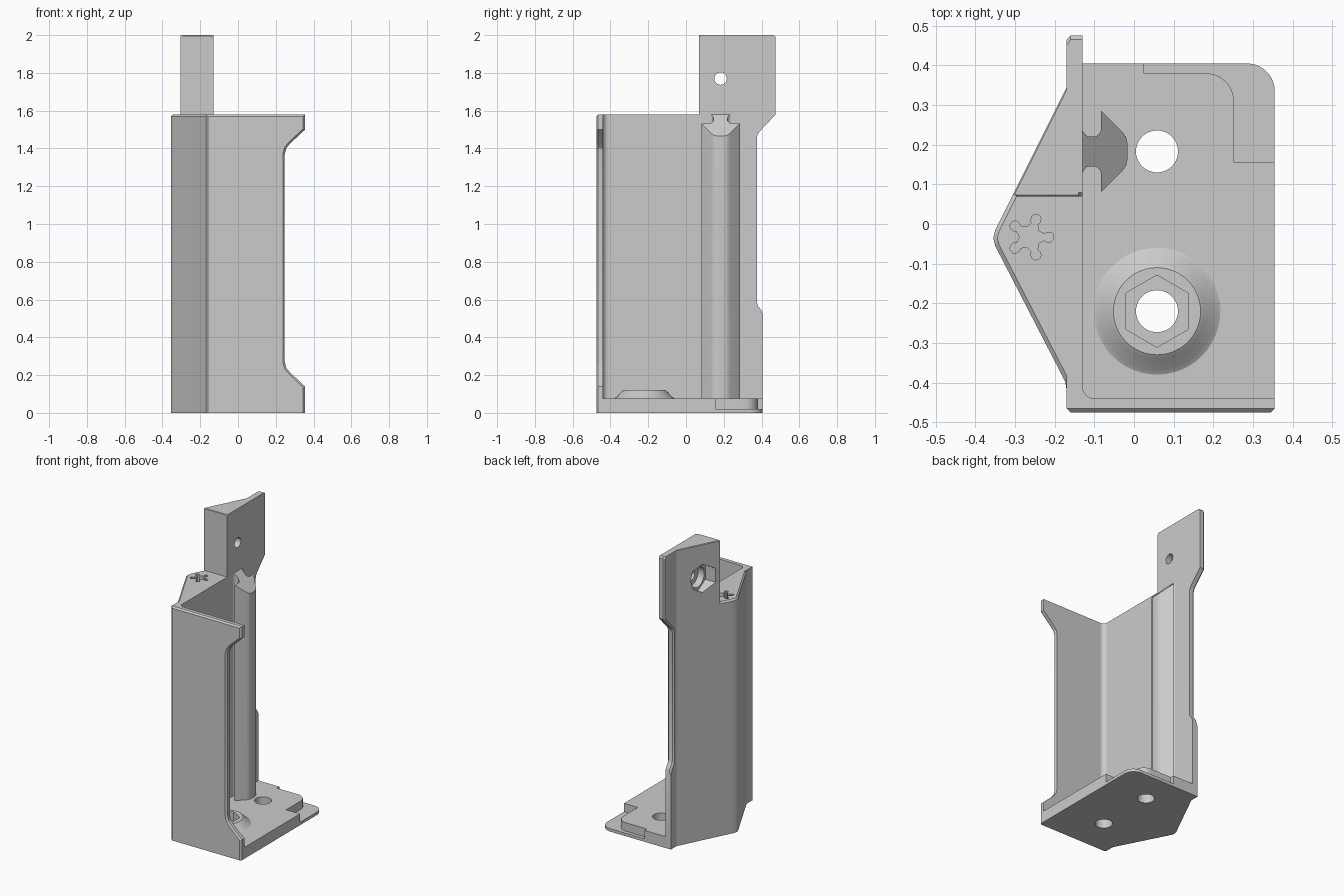
import bpy, bmesh, math
from mathutils import Vector

cube = bpy.data.objects.get("Cube")
if cube:
    bpy.data.objects.remove(cube, do_unlink=True)

grey = bpy.data.materials.new("plain grey")
grey.use_nodes = True
COLOUR = (0.6, 0.6, 0.6, 1)
grey.diffuse_color = COLOUR
for node in grey.node_tree.nodes:
    if node.type == 'BSDF_PRINCIPLED':
        node.inputs["Base Color"].default_value = COLOUR

PLACE = {
    'x': lambda a, b, h: Vector((h, a, b)),
    'y': lambda a, b, h: Vector((a, h, b)),
    'z': lambda a, b, h: Vector((a, b, h)),
}


def arc(cx, cy, r, start, end, steps=10):
    """Points on a circular arc, angles in degrees."""
    angles = [math.radians(start + (end - start) * i / steps) for i in range(steps + 1)]
    return [(cx + r * math.cos(t), cy + r * math.sin(t)) for t in angles]


def ring(cx, cy, r, sides=40, turn=0):
    return arc(cx, cy, r, turn, turn + 360, sides)[:-1]


def prism(name, points, low, high, axis='z', chamfer=None, shape=None):
    """Extrude a closed profile; chamfer and shape are rules on edges and vertices."""
    bm = bmesh.new()
    loops = [[bm.verts.new(PLACE[axis](a, b, h)) for a, b in points] for h in (low, high)]
    for loop in loops:
        bm.faces.new(loop)
    n = len(points)
    for i in range(n):
        j = (i + 1) % n
        bm.faces.new((loops[0][i], loops[0][j], loops[1][j], loops[1][i]))
    if shape:
        for v in loops[1]:
            shape(v)
    bmesh.ops.recalc_face_normals(bm, faces=bm.faces)
    bm.normal_update()
    if chamfer:
        edges = [e for e in bm.edges if chamfer(e)]
        bmesh.ops.bevel(bm, geom=edges, offset=0.01, segments=1,
                        affect='EDGES', clamp_overlap=True)
    return finish(name, bm)


def finish(name, bm):
    mesh = bpy.data.meshes.new(name)
    bm.to_mesh(mesh)
    bm.free()
    mesh.materials.append(grey)
    obj = bpy.data.objects.new(name, mesh)
    bpy.context.collection.objects.link(obj)
    return obj


def activate(obj):
    bpy.ops.object.select_all(action='DESELECT')
    obj.select_set(True)
    bpy.context.view_layer.objects.active = obj


def cut(targets, cutter):
    cutter.hide_render = True
    for obj in targets:
        mod = obj.modifiers.new("cut", 'BOOLEAN')
        mod.operation = 'DIFFERENCE'
        mod.solver = 'EXACT'
        mod.object = cutter
        activate(obj)
        bpy.ops.object.modifier_apply(modifier=mod.name)
    bpy.data.objects.remove(cutter, do_unlink=True)


def top_outer(top):
    """Rule: top edges that border an outward face at the left or front."""
    return lambda e: (all(abs(v.co.z - top) < 0.001 for v in e.verts)
                      and any(f.normal.x < -0.5 or f.normal.y < -0.9 for f in e.link_faces))


TOP = 1.58
parts = []

# Triangular column behind the side wall, with a rounded ridge
column = prism("column",
               [(-0.14, -0.45), (-0.17, -0.45), (-0.17, -0.42), (-0.173, -0.40), (-0.18, -0.385),
                (-0.34, -0.075), (-0.35, -0.055), (-0.355, -0.035), (-0.35, -0.015),
                (-0.34, 0.005), (-0.17, 0.345), (-0.14, 0.345)],
               0, TOP, chamfer=top_outer(TOP))

# Side wall, rising into the upper tab
side_wall = prism("side_wall",
                  [(-0.45, 0), (0.405, 0), (0.405, 0.525), (0.398, 0.545), (0.382, 0.565),
                   (0.375, 0.585), (0.375, 1.455), (0.38, 1.475), (0.39, 1.49), (0.475, 1.58),
                   (0.475, 1.99), (0.465, 2), (0.08, 2), (0.07, 1.99), (0.07, TOP), (-0.45, TOP)],
                  -0.17, -0.13, 'x',
                  chamfer=lambda e: all(v.co.x < -0.16 and v.co.y > 0.37 and v.co.z > 0.1
                                        for v in e.verts))

# Thick wedge of the tab
tab_wedge = prism("tab_wedge",
                  [(-0.14, 0.07), (-0.295, 0.07), (-0.305, 0.075), (-0.17, 0.345), (-0.14, 0.345)],
                  1.55, 2, chamfer=top_outer(2))

# Front wall with a long recess in its free edge
half_edge = [(0.355, 0.14), (0.275, 0.215), (0.255, 0.24), (0.247, 0.275)]
free_edge = half_edge + [(x, TOP + 0.06 - z) for x, z in reversed(half_edge)]
free_edge[-1] = (0.355, 1.50)
front_wall = prism("front_wall",
                   [(-0.17, 0), (0.355, 0)] + free_edge + [(0.355, TOP), (-0.17, TOP)],
                   -0.475, -0.44, 'y',
                   chamfer=lambda e: all(v.co.y < -0.47 for v in e.verts)
                   and max(v.co.z for v in e.verts) > 0.01)

# Rounded inner corner between the two walls
inner_corner = prism("inner_corner",
                     [(-0.14, -0.45), (-0.10, -0.45)] + arc(-0.10, -0.41, 0.03, 270, 180, 6)
                     + [(-0.14, -0.41)], 0, TOP)

# Base: thin lip with a rounded corner, and a thicker stepped plate
base_lip = prism("base_lip",
                 [(-0.14, -0.45), (0.355, -0.45)] + arc(0.285, 0.335, 0.07, 0, 90)
                 + [(-0.14, 0.405)], 0, 0.02)
base_plate = prism("base_plate",
                   [(-0.14, -0.45), (0.355, -0.45), (0.355, 0.155), (0.252, 0.155)]
                   + arc(0.182, 0.31, 0.07, 0, 90)
                   + [(0.025, 0.38), (0.025, 0.405), (-0.14, 0.405)], 0, 0.077)

# Raised boss on the base
HOLE_X, BOSS_Y, BACK_Y = 0.058, -0.22, 0.183
bm = bmesh.new()
levels = [(0.16, 0.04), (0.16, 0.077), (0.148, 0.084), (0.12, 0.113), (0.11, 0.12)]
loops = [[bm.verts.new((x, y, z)) for x, y in ring(HOLE_X, BOSS_Y, r, 48)] for r, z in levels]
for lower, upper in zip(loops, loops[1:]):
    for i in range(48):
        j = (i + 1) % 48
        bm.faces.new((lower[i], lower[j], upper[j], upper[i]))
bm.faces.new(loops[0])
bm.faces.new(loops[-1])
bmesh.ops.recalc_face_normals(bm, faces=bm.faces)
boss = finish("boss", bm)

# Mushroom-section rail with a sloping top
half_rail = [(-0.13, 0.053), (-0.122, 0.041), (-0.115, 0.038), (-0.096, 0.038),
             (-0.087, 0.045), (-0.083, 0.055), (-0.083, 0.102), (-0.03, 0.05),
             (-0.02, 0.036), (-0.016, 0.018)]
RAIL_Y = 0.183


def slope_top(v):
    v.co.z = 1.45 - v.co.x


rail = prism("rail", [(x, RAIL_Y + d) for x, d in half_rail]
             + [(x, RAIL_Y - d) for x, d in reversed(half_rail)],
             0.05, TOP, shape=slope_top)

# Bolt holes and hexagonal nut pocket in the base
base_parts = [base_lip, base_plate, boss]
cut([base_lip, base_plate], prism("hole_cutter", ring(HOLE_X, BACK_Y, 0.053), -0.1, 0.3))
cut(base_parts, prism("hole_cutter", ring(HOLE_X, BOSS_Y, 0.053), -0.1, 0.3))
cut([base_plate, boss], prism("hex_cutter", ring(HOLE_X, BOSS_Y, 0.091, 6, 30), 0.06, 0.3))

# Hole through the tab, with a hexagonal pocket on the slanted side
TAB_HOLE = (0.183, 1.77)
cut([tab_wedge], prism("hex_cutter", ring(*TAB_HOLE, 0.095, 6, 30), -0.5, -0.215, 'x'))
cut([tab_wedge], prism("bore_cutter", ring(*TAB_HOLE, 0.07), -0.5, -0.17, 'x'))
cut([tab_wedge, side_wall], prism("hole_cutter", ring(*TAB_HOLE, 0.033, 32), -0.5, 0.1, 'x'))

# Five-armed pocket in the column top
half_arm = [(0.022, 0.015), (0.036, 0.008), (0.042, 0.012), (0.052, 0.012), (0.059, 0.006)]
arm = [(a, -d) for a, d in half_arm] + [(a, d) for a, d in reversed(half_arm)]
star = []
for k in range(5):
    t = math.radians(72 * k)
    star += [(-0.262 + a * math.cos(t) - d * math.sin(t),
              -0.033 + a * math.sin(t) + d * math.cos(t)) for a, d in arm]
cut([column], prism("star_cutter", star, 1.45, 1.7))

# Smooth the curved faces, keep the edges sharp
for obj in [column, side_wall, tab_wedge, front_wall, inner_corner, rail] + base_parts:
    activate(obj)
    bpy.ops.object.shade_smooth_by_angle(angle=math.radians(25))
